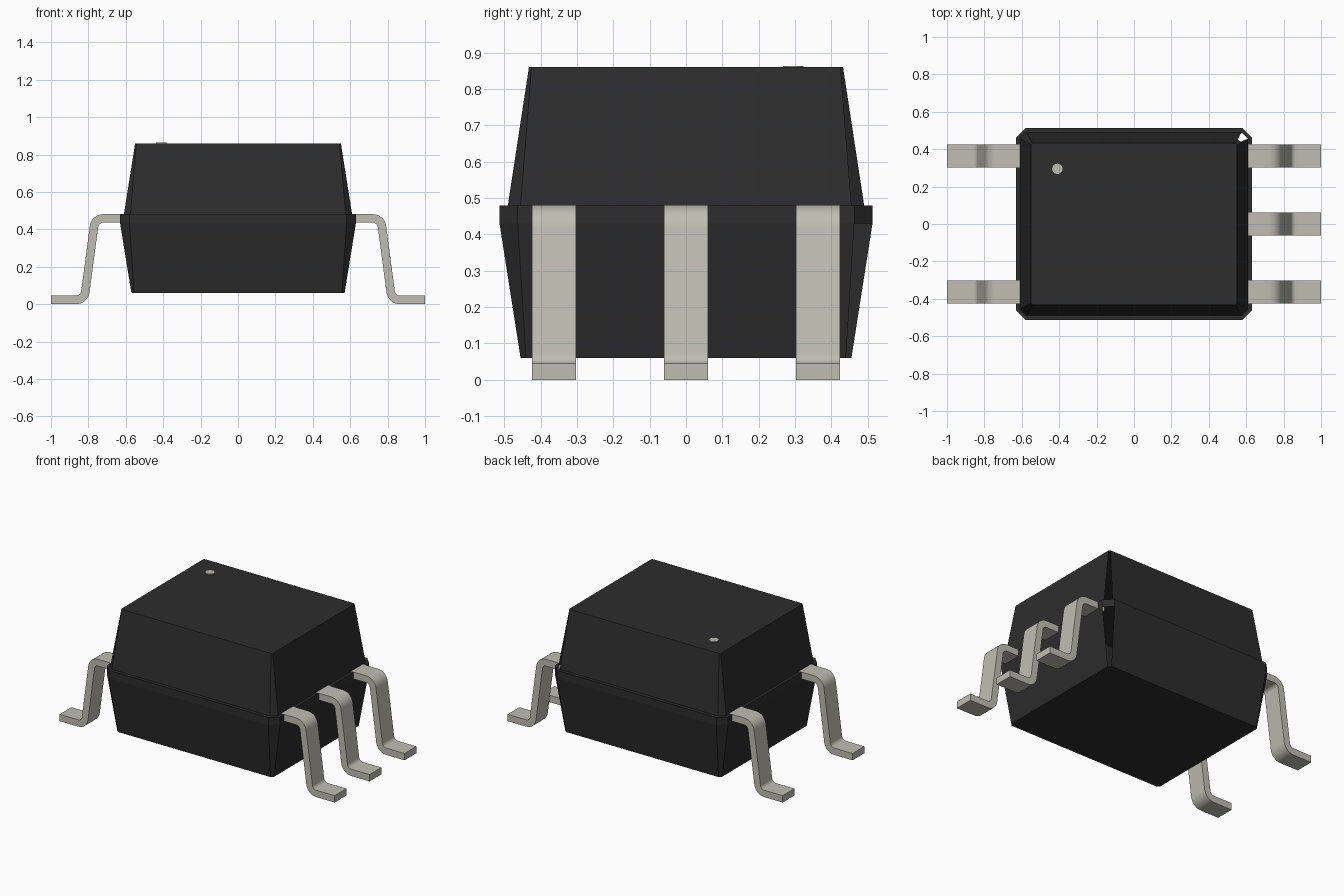
import bpy, bmesh, math
from mathutils import Vector

cube = bpy.data.objects.get("Cube")
if cube:
    bpy.data.objects.remove(cube, do_unlink=True)


def material(name, color):
    m = bpy.data.materials.new(name)
    m.use_nodes = True
    m.diffuse_color = color
    bsdf = next(n for n in m.node_tree.nodes if n.type == 'BSDF_PRINCIPLED')
    bsdf.inputs["Base Color"].default_value = color
    bsdf.inputs["Roughness"].default_value = 0.6
    return m


black = material("black plastic", (0.026, 0.026, 0.026, 1))
metal = material("tinned metal", (0.52, 0.515, 0.45, 1))


def finish(bm, name, mat, smooth=False):
    bmesh.ops.recalc_face_normals(bm, faces=bm.faces[:])
    mesh = bpy.data.meshes.new(name)
    bm.to_mesh(mesh)
    bm.free()
    mesh.materials.append(mat)
    ob = bpy.data.objects.new(name, mesh)
    bpy.context.collection.objects.link(ob)
    if smooth:
        bpy.ops.object.select_all(action='DESELECT')
        ob.select_set(True)
        bpy.context.view_layer.objects.active = ob
        bpy.ops.object.shade_smooth_by_angle(angle=math.radians(35))
    return ob


def chamfered_ring(bm, hx, hy, c, z):
    """Rectangle with cut corners; its first edge is the +x +y corner."""
    pts = [(hx, hy - c), (hx - c, hy), (c - hx, hy), (-hx, hy - c),
           (-hx, c - hy), (c - hx, -hy), (hx - c, -hy), (hx, c - hy)]
    return [bm.verts.new((x, y, z)) for x, y in pts]


# Body: tapered lower half, straight rim, ledge and tapered upper half
bm = bmesh.new()
sections = [(0.57, 0.455, 0.015, 0.06), (0.63, 0.513, 0.05, 0.43),
            (0.63, 0.513, 0.05, 0.48), (0.61, 0.49, 0.035, 0.48),
            (0.55, 0.432, 0.007, 0.86)]
rings = [chamfered_ring(bm, *s) for s in sections]
for k, (a, b) in enumerate(zip(rings, rings[1:])):
    for i in range(8):
        # the tapered faces of one corner are left open
        if i == 0 and k in (0, 3):
            continue
        j = (i + 1) % 8
        bm.faces.new((a[i], a[j], b[j], b[i]))
bm.faces.new(rings[0][::-1])
bm.faces.new(rings[-1])
finish(bm, "body", black)

# Pin one marker: thin disc on the top
bm = bmesh.new()
bmesh.ops.create_cone(bm, cap_ends=True, segments=16, radius1=0.028,
                      radius2=0.028, depth=0.004)
bmesh.ops.translate(bm, verts=bm.verts[:], vec=(-0.41, 0.295, 0.861))
finish(bm, "pin_one_marker", metal)


def rounded_path(points, radius, steps=8):
    """Replace inner corners of a polyline by arcs; give points and normals."""
    pts = [Vector(p) for p in points]
    dirs = [(b - a).normalized() for a, b in zip(pts, pts[1:])]
    left = lambda d: Vector((-d.y, d.x))
    out = [(pts[0], left(dirs[0]))]
    for p, d0, d1 in zip(pts[1:-1], dirs, dirs[1:]):
        turn = math.atan2(d0.x * d1.y - d0.y * d1.x, d0.dot(d1))
        side = math.copysign(1, turn)
        start = p - d0 * radius * math.tan(abs(turn) / 2)
        centre = start + left(d0) * radius * side
        for s in range(steps + 1):
            ang = turn * s / steps
            n0 = left(d0)
            n = Vector((n0.x * math.cos(ang) - n0.y * math.sin(ang),
                        n0.x * math.sin(ang) + n0.y * math.cos(ang)))
            out.append((centre - n * radius * side, n))
    out.append((pts[-1], left(dirs[-1])))
    return out


# Leads: gull-wing strips swept along a rounded path
lead_path = rounded_path([(0.58, 0.4585), (0.764, 0.4585),
                          (0.822, 0.0225), (1.0, 0.0225)], 0.05)


def lead(name, side, y, half_width=0.061, half_thick=0.0225):
    bm = bmesh.new()
    loops = []
    for p, n in lead_path:
        hi, lo = p + n * half_thick, p - n * half_thick
        loops.append([bm.verts.new((side * q.x, y + w, q.y)) for q, w in
                      ((hi, -half_width), (hi, half_width),
                       (lo, half_width), (lo, -half_width))])
    for a, b in zip(loops, loops[1:]):
        for i in range(4):
            j = (i + 1) % 4
            bm.faces.new((a[i], a[j], b[j], b[i]))
    bm.faces.new(loops[0])
    bm.faces.new(loops[-1][::-1])
    finish(bm, name, metal, smooth=True)


pitch = 0.363
for label, y in (("front", -pitch), ("middle", 0), ("back", pitch)):
    lead("left_lead_" + label, 1, y)
    if y:
        lead("right_lead_" + label, -1, y)
